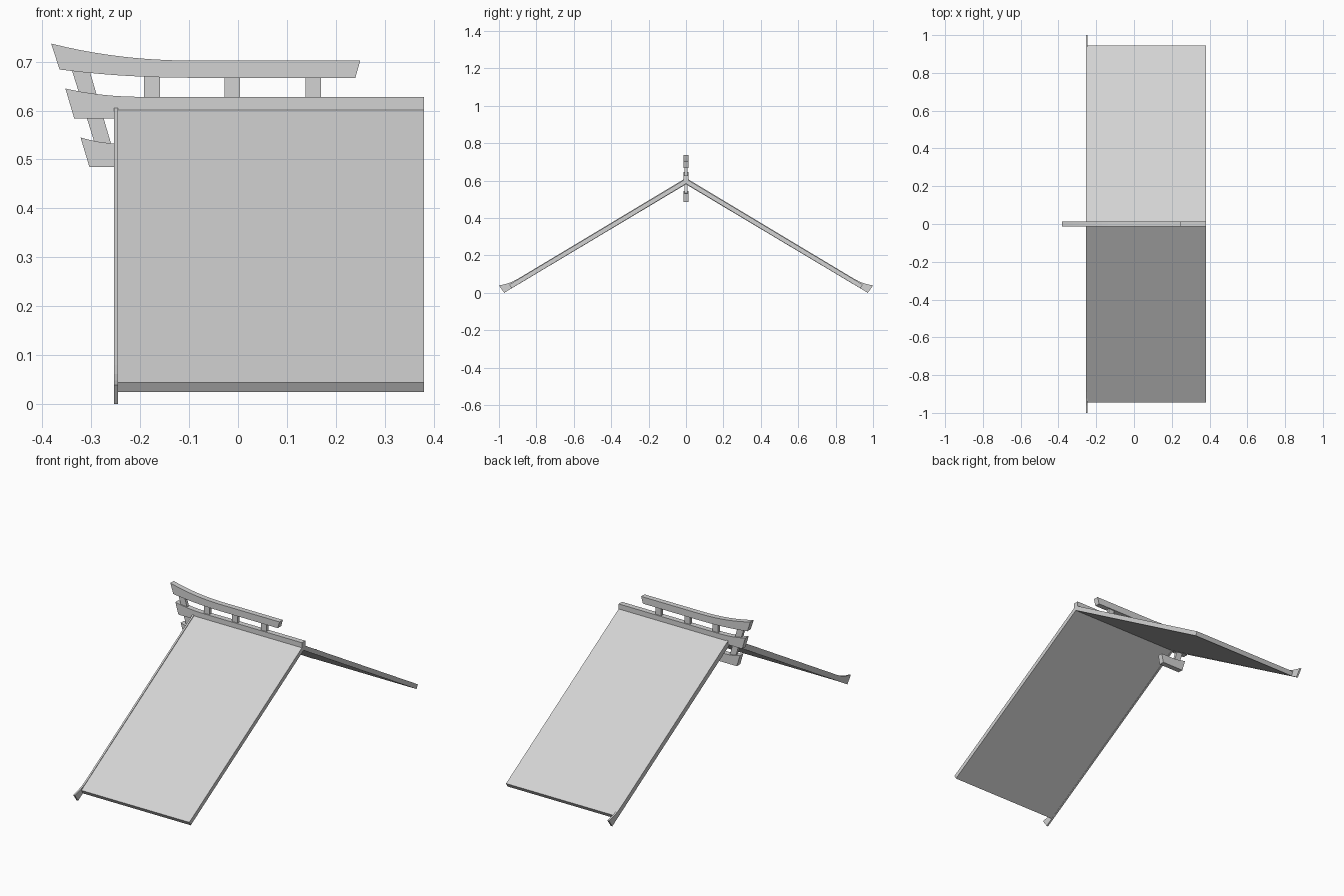
import bpy
import bmesh
from mathutils import Vector

cube = bpy.data.objects.get("Cube")
if cube:
    bpy.data.objects.remove(cube, do_unlink=True)

grey = bpy.data.materials.new("plain_grey")
grey.use_nodes = True
grey.diffuse_color = (0.65, 0.65, 0.65, 1)
grey.node_tree.nodes["Principled BSDF"].inputs["Base Color"].default_value = grey.diffuse_color


def extrude_profile(name, points, axis, start, end):
    """Extrude a 2D outline along x (points are y, z) or along y (points are x, z)."""
    bm = bmesh.new()
    if axis == "x":
        verts = [bm.verts.new((start, a, z)) for a, z in points]
        move = Vector((end - start, 0, 0))
    else:
        verts = [bm.verts.new((a, start, z)) for a, z in points]
        move = Vector((0, end - start, 0))
    face = bm.faces.new(verts)
    result = bmesh.ops.extrude_face_region(bm, geom=[face])
    moved = [v for v in result["geom"] if isinstance(v, bmesh.types.BMVert)]
    bmesh.ops.translate(bm, verts=moved, vec=move)
    bmesh.ops.recalc_face_normals(bm, faces=bm.faces)
    mesh = bpy.data.meshes.new(name)
    bm.to_mesh(mesh)
    bm.free()
    mesh.materials.append(grey)
    obj = bpy.data.objects.new(name, mesh)
    bpy.context.collection.objects.link(obj)
    return obj


def gable(half):
    """Mirror a half outline, listed ridge top to ridge underside, across y = 0."""
    return half + [(-y, z) for y, z in reversed(half[1:-1])]


def upswept(tip, bend, z, rise, steps=10):
    """Points of an edge that lifts from the bend towards the tip."""
    return [(tip + (bend - tip) * i / steps, z + rise * (1 - i / steps) ** 2.2)
            for i in range(steps + 1)]


def beam(name, top, bottom, right_end):
    outline = top + right_end + bottom[::-1]
    return extrude_profile(name, outline, "y", -0.014, 0.014)


# Roof slopes
roof = [(0, 0.61), (0.945, 0.044), (0.933, 0.024), (0, 0.583)]
extrude_profile("roof_slopes", gable(roof), "x", -0.245, 0.38)

# Gable board with flared feet
board = [(0, 0.614), (0.89, 0.08), (0.925, 0.061), (0.96, 0.048),
         (0.996, 0.04), (1.0, 0.039), (0.972, 0), (0, 0.58)]
extrude_profile("gable_board", gable(board), "x", -0.254, -0.245)

# Ridge beams with upturned tips
beam("top_beam", upswept(-0.382, -0.08, 0.702, 0.035),
     upswept(-0.365, -0.08, 0.667, 0.017), [(0.25, 0.702), (0.24, 0.667)])
beam("ridge_beam", upswept(-0.353, -0.19, 0.628, 0.017),
     [(-0.335, 0.584)], [(0.38, 0.628), (0.38, 0.584)])
beam("lower_bracket", upswept(-0.322, -0.23, 0.532, 0.013),
     [(-0.304, 0.485)], [(-0.17, 0.532), (-0.18, 0.485)])

# Posts between the beams
for i, x in enumerate((-0.176, -0.012, 0.154)):
    post = [(x - 0.016, 0.62), (x + 0.016, 0.62), (x + 0.016, 0.675), (x - 0.016, 0.675)]
    extrude_profile(f"ridge_post_{i + 1}", post, "y", -0.008, 0.008)

slanted = [(-0.342, 0.69), (-0.306, 0.69), (-0.256, 0.52), (-0.289, 0.52)]
extrude_profile("slanted_post", slanted, "y", -0.008, 0.008)
